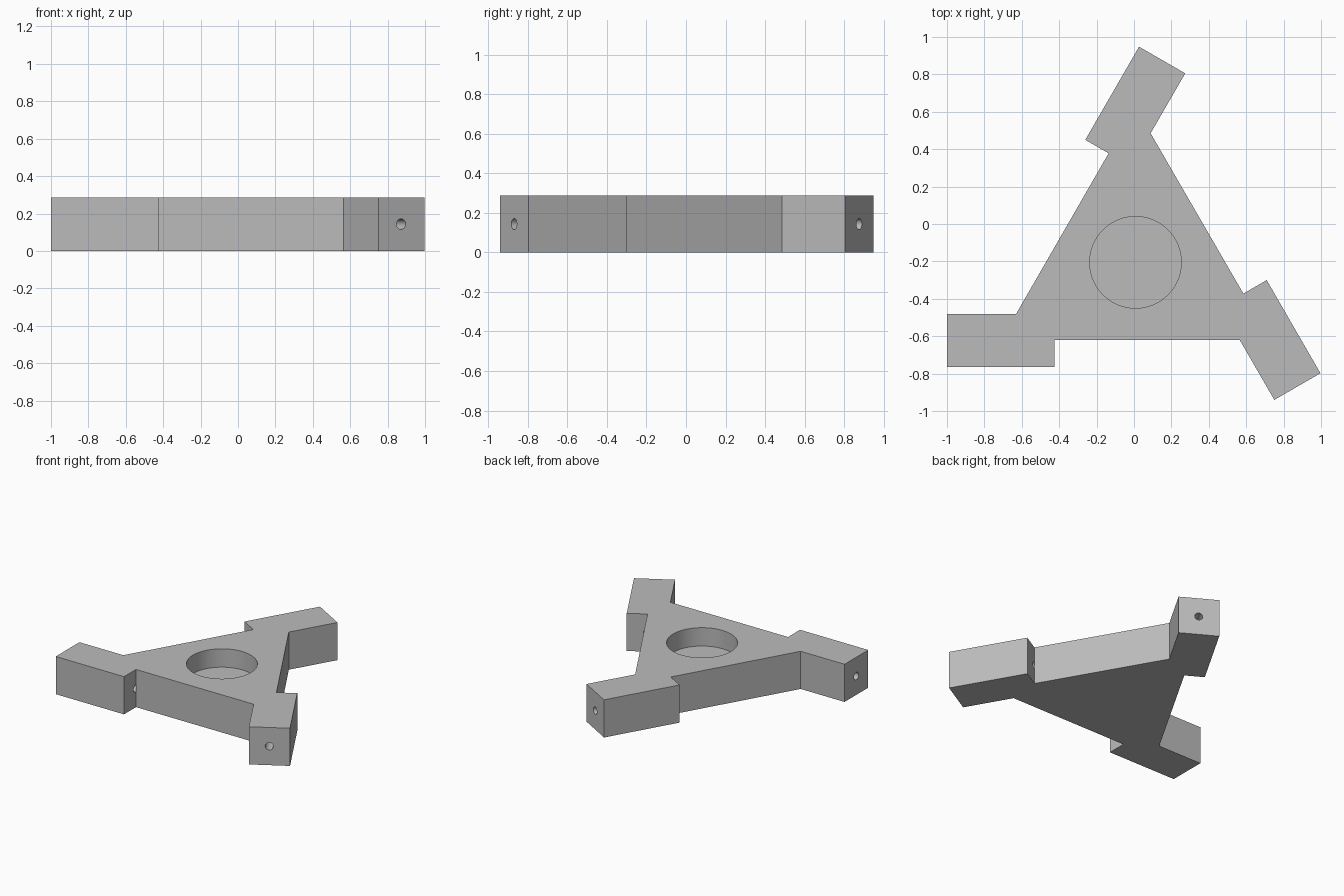
import bpy, bmesh
from math import radians
from mathutils import Matrix, Vector

if "Cube" in bpy.data.objects:
    bpy.data.objects.remove(bpy.data.objects["Cube"], do_unlink=True)

HEIGHT = 0.287
HUB = Vector((0.008, -0.205, 0))
ARM_AXIS_Y = -0.416
ARM_TIP, ARM_NOTCH = -1.008, -0.433
POCKET_RADIUS, POCKET_DEPTH = 0.245, 0.14

grey = bpy.data.materials.new("plain grey")
grey.use_nodes = True
colour = (0.5, 0.5, 0.5, 1)
grey.diffuse_color = colour
grey.node_tree.nodes["Principled BSDF"].inputs["Base Color"].default_value = colour


def to_object(name, bm):
    bmesh.ops.recalc_face_normals(bm, faces=bm.faces)
    mesh = bpy.data.meshes.new(name)
    bm.to_mesh(mesh)
    bm.free()
    mesh.materials.append(grey)
    obj = bpy.data.objects.new(name, mesh)
    bpy.context.collection.objects.link(obj)
    return obj


def cylinder(bm, radius, depth, matrix, sides):
    bmesh.ops.create_cone(bm, cap_ends=True, segments=sides, radius1=radius,
                          radius2=radius, depth=depth, matrix=matrix)


# Plate with three offset arms: one arm outline repeated around the hub
arm = [(-0.638, -0.275), (ARM_TIP, -0.275), (ARM_TIP, -0.56),
       (ARM_NOTCH, -0.56), (ARM_NOTCH, ARM_AXIS_Y)]
turns = [Matrix.Rotation(radians(120 * i), 4, 'Z') for i in range(3)]
bm = bmesh.new()
outline = [bm.verts.new(HUB + turn @ Vector((x, y, 0))) for turn in turns for x, y in arm]
base = bm.faces.new(outline)
extruded = bmesh.ops.extrude_face_region(bm, geom=[base])["geom"]
bmesh.ops.translate(bm, vec=(0, 0, HEIGHT),
                    verts=[v for v in extruded if isinstance(v, bmesh.types.BMVert)])
plate = to_object("three_arm_plate", bm)

# Blind round pocket and a lengthwise bore through each arm
bm = bmesh.new()
cylinder(bm, POCKET_RADIUS, 2 * POCKET_DEPTH,
         Matrix.Translation(HUB + Vector((0, 0, HEIGHT))), 64)
start, end = ARM_TIP - 0.05, ARM_NOTCH + 0.001
for turn in turns:
    middle = Vector(((start + end) / 2, ARM_AXIS_Y, HEIGHT / 2))
    place = Matrix.Translation(HUB) @ turn @ Matrix.Translation(middle)
    cylinder(bm, 0.028, end - start, place @ Matrix.Rotation(radians(90), 4, 'Y'), 24)
cutter = to_object("hole_cutter", bm)
cutter.hide_render = True

cut = plate.modifiers.new("holes", 'BOOLEAN')
cut.operation = 'DIFFERENCE'
cut.solver = 'EXACT'
cut.object = cutter
bpy.ops.object.select_all(action='DESELECT')
plate.select_set(True)
bpy.context.view_layer.objects.active = plate
bpy.ops.object.modifier_apply(modifier=cut.name)
bpy.data.objects.remove(cutter, do_unlink=True)
bpy.ops.object.shade_smooth_by_angle(angle=radians(30))
